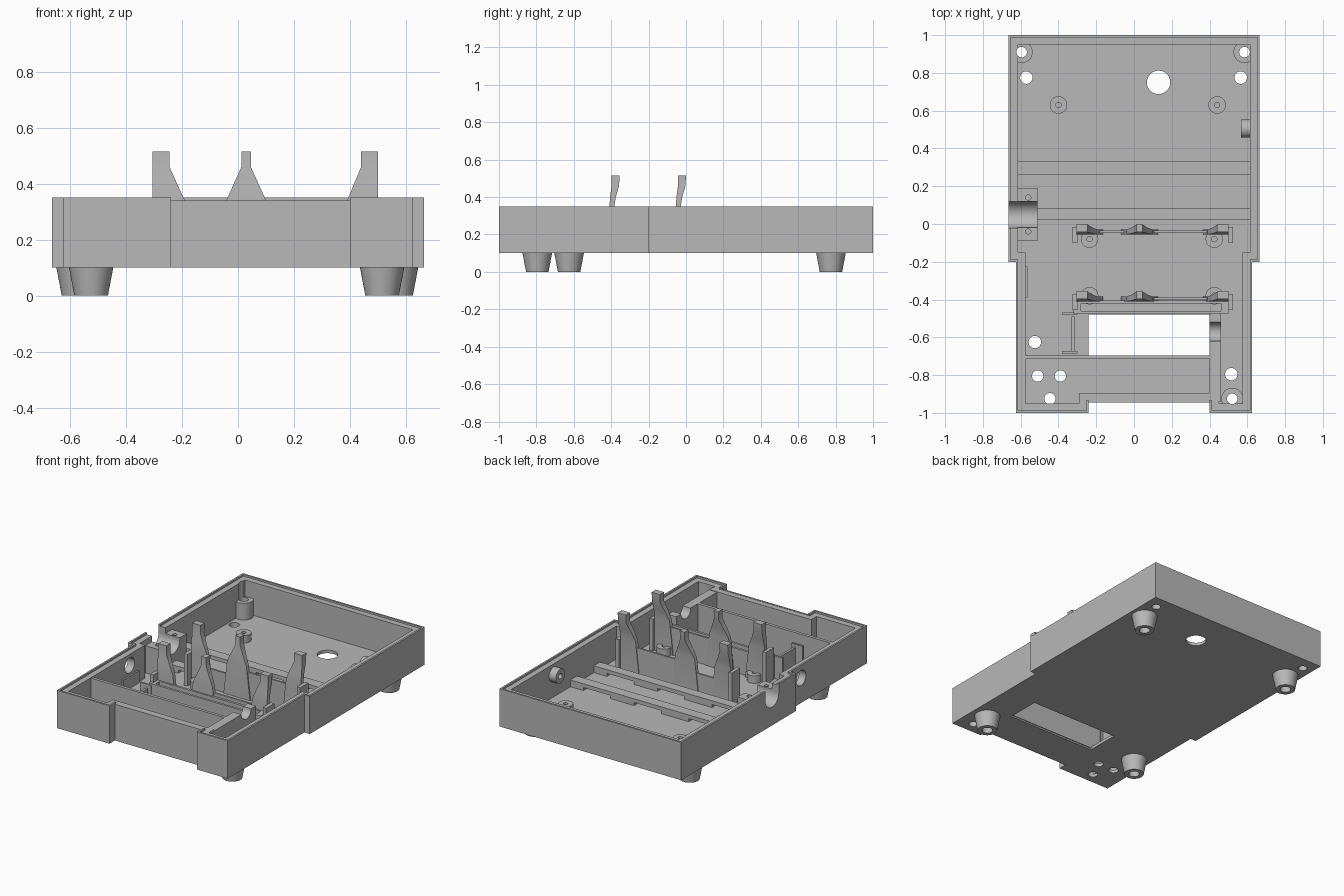
import bpy, bmesh
from mathutils import Matrix, Vector
from math import radians

if "Cube" in bpy.data.objects:
    bpy.data.objects.remove(bpy.data.objects["Cube"])

grey = bpy.data.materials.new("plain_grey")
grey.use_nodes = True
grey.diffuse_color = (0.48, 0.48, 0.48, 1)
grey.node_tree.nodes["Principled BSDF"].inputs["Base Color"].default_value = (0.48, 0.48, 0.48, 1)

BOTTOM, FLOOR, TOP = 0.10, 0.12, 0.35
SINK = FLOOR - 0.01


def finish(bm, name):
    bmesh.ops.recalc_face_normals(bm, faces=bm.faces)
    mesh = bpy.data.meshes.new(name)
    bm.to_mesh(mesh)
    bm.free()
    mesh.materials.append(grey)
    ob = bpy.data.objects.new(name, mesh)
    bpy.context.collection.objects.link(ob)
    return ob


def box(name, x0, x1, y0, y1, z0, z1):
    bm = bmesh.new()
    bmesh.ops.create_cube(bm, size=1)
    for v in bm.verts:
        v.co = Vector((x1 if v.co.x > 0 else x0, y1 if v.co.y > 0 else y0, z1 if v.co.z > 0 else z0))
    return finish(bm, name)


def cyl(name, centre, r0, r1, depth, axis="Z"):
    """Cylinder or cone centred on a point, along Z or X."""
    bm = bmesh.new()
    turn = Matrix.Rotation(radians(90), 4, "Y") if axis == "X" else Matrix()
    bmesh.ops.create_cone(bm, cap_ends=True, segments=40, radius1=r0, radius2=r1,
                          depth=depth, matrix=Matrix.Translation(centre) @ turn)
    return finish(bm, name)


def post(name, x, y, r, z0, z1, r1=None):
    return cyl(name, (x, y, (z0 + z1) / 2), r, r if r1 is None else r1, z1 - z0)


def prism(name, outline, z0, z1):
    bm = bmesh.new()
    face = bm.faces.new([bm.verts.new((x, y, z0)) for x, y in outline])
    top = bmesh.ops.extrude_face_region(bm, geom=[face])["geom"]
    bmesh.ops.translate(bm, vec=(0, 0, z1 - z0), verts=[g for g in top if isinstance(g, bmesh.types.BMVert)])
    return finish(bm, name)


def loft(name, rows):
    """Stack of rectangles (z, x0, x1, y0, y1) joined into one solid."""
    bm = bmesh.new()
    rings = [[bm.verts.new(p) for p in ((a, c, z), (b, c, z), (b, d, z), (a, d, z))]
             for z, a, b, c, d in rows]
    for low, high in zip(rings, rings[1:]):
        for i in range(4):
            j = (i + 1) % 4
            bm.faces.new((low[i], low[j], high[j], high[i]))
    bm.faces.new(rings[0])
    bm.faces.new(rings[-1])
    return finish(bm, name)


def cut(ob, *cutters):
    bpy.context.view_layer.objects.active = ob
    for c in cutters:
        mod = ob.modifiers.new("cut", "BOOLEAN")
        mod.operation, mod.solver, mod.object = "DIFFERENCE", "EXACT", c
        bpy.ops.object.modifier_apply(modifier=mod.name)
        bpy.data.objects.remove(c)
    return ob


def outline(i):
    """Tray plan, inset by i: wide back, narrower front, recessed front panel."""
    w, n, s, f, r = 0.665 - i, 0.625 - i, -0.2 + i, -1 + i, -0.945 + i
    a, b, back = -0.24 - i, 0.4 + i, 1 - i
    return [(-n, f), (a, f), (a, r), (b, r), (b, f), (n, f), (n, s), (w, s),
            (w, back), (-w, back), (-w, s), (-n, s)]


# Tray shell with stepped rim, floor window and lowered front panel
tray = prism("tray", outline(0), BOTTOM, TOP)
cut(tray, prism("inside", outline(0.05), FLOOR, 1),
    prism("rim_step", outline(0.012), 0.338, 1),
    box("front_dip", -0.24, 0.4, -0.97, -0.8, 0.34, 1),
    box("window", -0.24, 0.4, -0.70, -0.48, 0, 0.3),
    cyl("side_hole", (-0.6, -0.31, 0.265), 0.05, 0.05, 0.2, "X"),
    cyl("cable_notch", (-0.65, 0.05, 0.29), 0.07, 0.07, 0.2, "X"),
    box("cable_slot", -0.75, -0.55, -0.02, 0.12, 0.29, 0.5),
    post("floor_opening", 0.13, 0.75, 0.062, 0, 0.3))

# Feet, hollow right through the floor
feet = {"back_left": (0.565, 0.775), "back_right": (-0.57, 0.775),
        "front_left": (0.515, -0.795), "front_right": (-0.525, -0.625)}
for name, (x, y) in feet.items():
    cut(post(name + "_foot", x, y, 0.06, 0, BOTTOM + 0.005, 0.08),
        post("bore", x, y, 0.033, -0.1, 0.3))
    cut(tray, post("bore", x, y, 0.033, 0, 0.3))

# Screw holes in the floor
for x, y in ((-0.51, -0.805), (-0.39, -0.805), (-0.445, -0.925)):
    cut(tray, post("screw_hole", x, y, 0.03, 0, 0.2))

# Corner screw posts
for name, x, y in (("back_right", -0.595, 0.91), ("back_left", 0.585, 0.91), ("front_left", 0.52, -0.925)):
    cut(tray, post("bore", x, y, 0.028, 0, 0.34))
    cut(post(name + "_corner_post", x, y, 0.058, SINK, 0.23),
        post("bore", x, y, 0.028, 0, 0.4))

# Board standoffs
for n, (x, y) in enumerate(((-0.4, 0.63), (0.44, 0.63), (-0.235, -0.08), (0.425, -0.08),
                            (-0.235, -0.38), (0.425, -0.38))):
    cut(post(f"standoff_{n + 1}", x, y, 0.046, SINK, 0.17),
        post("bore", x, y, 0.014, 0.13, 0.4))

# Cross rails with low openings
for name, y0, y1 in (("back_rail", 0.26, 0.33), ("middle_rail", 0.02, 0.085)):
    cut(box(name, -0.62, 0.62, y0, y1, SINK, 0.165),
        *[box("gap", x - 0.1, x + 0.1, y0 - 0.1, y1 + 0.1, 0, 0.14) for x in (-0.35, 0.05, 0.42)])

# Cable clamp block on the right wall
cut(box("cable_block", -0.62, -0.51, -0.09, 0.19, SINK, 0.30),
    cyl("trough", (-0.56, 0.05, 0.29), 0.07, 0.07, 0.3, "X"),
    post("screw", -0.56, 0.14, 0.014, 0.2, 0.4), post("screw", -0.56, -0.04, 0.014, 0.2, 0.4))

# Round boss on the left wall
cut(cyl("wall_boss", (0.593, 0.505, 0.27), 0.048, 0.048, 0.055, "X"),
    cyl("bore", (0.57, 0.505, 0.27), 0.018, 0.018, 0.06, "X"))

# Two rows of leaning clips: a middle one and two end ones with return legs
for row, y in (("front", -0.41), ("back", -0.055)):
    for name, a, b, left, right in (("right", -0.305, -0.245, 0, 0.055),
                                    ("middle", 0.012, 0.046, 0.054, 0.054),
                                    ("left", 0.44, 0.5, 0.05, 0)):
        loft(f"{row}_{name}_clip", [
            (SINK, a - left * 1.5, b + right * 1.5, y, y + 0.025),
            (0.34, a - left, b + right, y, y + 0.025),
            (0.40, a - left / 2, b + right / 2, y + 0.004, y + 0.035),
            (0.46, a, b, y + 0.012, y + 0.052),
            (0.515, a, b, y + 0.012, y + 0.055)])
    for name, x in (("right", -0.325), ("left", 0.5)):
        box(f"{row}_{name}_clip_leg", x, x + 0.025, y - 0.045, y + 0.04, SINK, 0.33)
    box(row + "_clip_web", 0.05, 0.46, y + 0.008, y + 0.02, SINK, 0.30)
box("back_clip_short_web", -0.18, 0.05, -0.047, -0.035, SINK, 0.25)

# Walls around the window
cut(box("window_back_wall", -0.32, 0.5, -0.475, -0.405, SINK, 0.28),
    box("hollow", -0.28, 0.46, -0.46, -0.42, 0.13, 0.5))
box("front_partition", -0.58, 0.42, -0.715, -0.695, SINK, 0.335)
cut(box("window_left_wall", 0.4, 0.46, -0.94, -0.47, SINK, 0.335),
    cyl("saddle", (0.43, -0.57, 0.335), 0.05, 0.05, 0.2, "X"))
box("window_right_wall", -0.33, -0.315, -0.68, -0.49, SINK, 0.25)
for name, y in (("front", -0.685), ("back", -0.48)):
    box(f"holder_{name}_tab", -0.38, -0.30, y, y + 0.012, SINK, 0.27)
box("side_hole_bracket", -0.58, -0.565, -0.39, -0.225, SINK, 0.2)

# Smooth the round parts, keep edges crisp
bpy.ops.object.select_all(action="DESELECT")
for ob in bpy.context.collection.objects:
    if ob.type == "MESH":
        ob.select_set(True)
        bpy.context.view_layer.objects.active = ob
bpy.ops.object.shade_smooth_by_angle(angle=radians(30))
